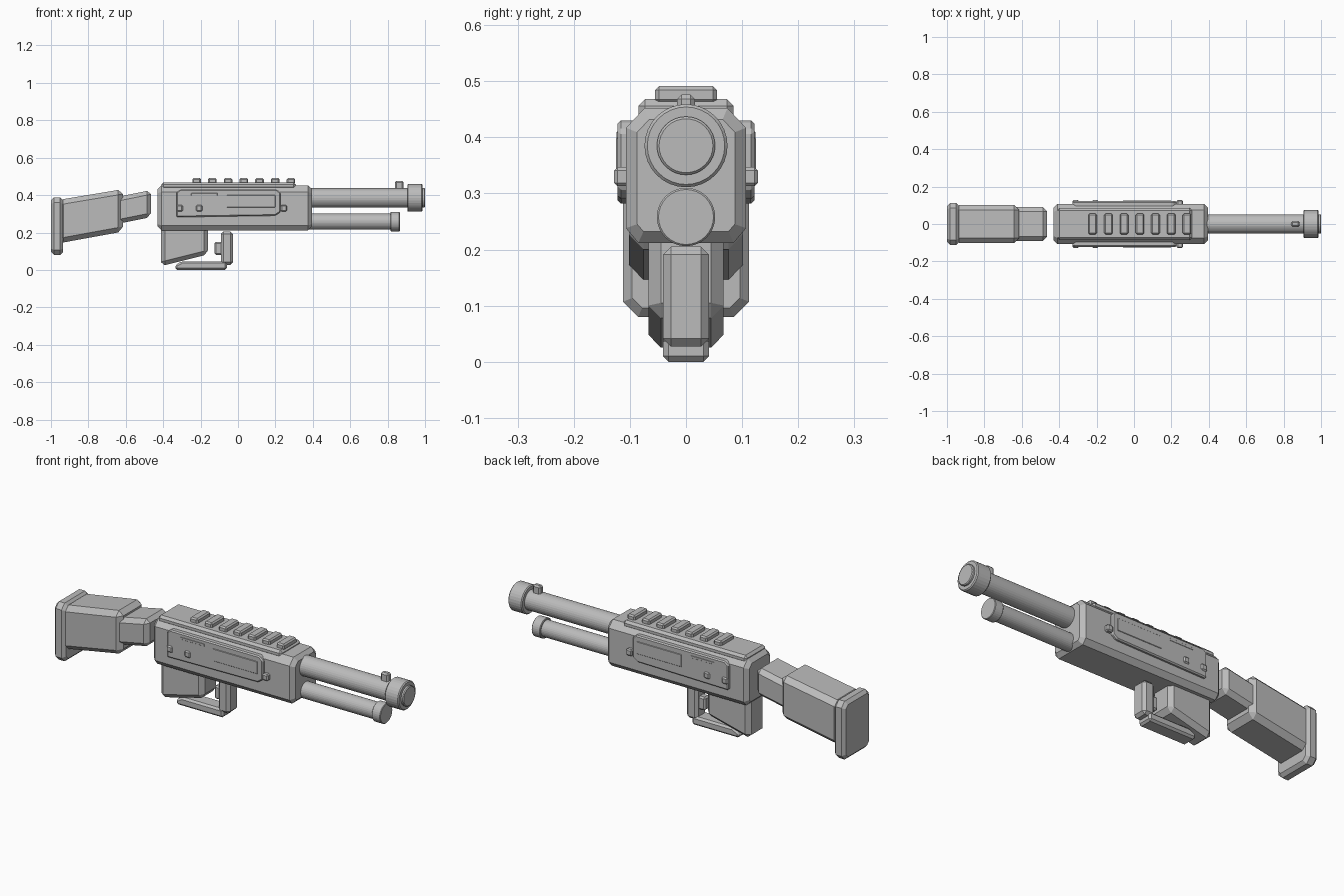
import bpy, bmesh
from math import pi
from mathutils import Matrix, Vector

if "Cube" in bpy.data.objects:
    bpy.data.objects.remove(bpy.data.objects["Cube"])

grey = bpy.data.materials.new("plain grey")
grey.use_nodes = True
grey.diffuse_color = (0.5, 0.5, 0.5, 1)
grey.node_tree.nodes["Principled BSDF"].inputs["Base Color"].default_value = (0.5, 0.5, 0.5, 1)


def finish(name, bm):
    bmesh.ops.recalc_face_normals(bm, faces=bm.faces)
    mesh = bpy.data.meshes.new(name)
    bm.to_mesh(mesh)
    bm.free()
    mesh.materials.append(grey)
    obj = bpy.data.objects.new(name, mesh)
    bpy.context.collection.objects.link(obj)
    return obj


def chamfer(bm, edges, size):
    bmesh.ops.bevel(bm, geom=edges, offset=size, segments=1, affect='EDGES',
                    profile=0.5, clamp_overlap=True)


def extrude(points, shift):
    bm = bmesh.new()
    face = bm.faces.new([bm.verts.new(p) for p in points])
    new = bmesh.ops.extrude_face_region(bm, geom=[face])["geom"]
    bmesh.ops.translate(bm, vec=shift, verts=[v for v in new if isinstance(v, bmesh.types.BMVert)])
    bmesh.ops.recalc_face_normals(bm, faces=bm.faces)
    return bm


def slab(name, outline, y0, y1, size):
    """Side outline in x and z, given depth in y, all edges chamfered."""
    bm = extrude([(x, y0, z) for x, z in outline], Vector((0, y1 - y0, 0)))
    chamfer(bm, bm.edges[:], size)
    return finish(name, bm)


def box(name, x0, x1, y0, y1, z0, z1, size):
    return slab(name, [(x0, z0), (x1, z0), (x1, z1), (x0, z1)], y0, y1, size)


def tube(name, x0, x1, z, radius, size=0):
    bm = bmesh.new()
    turn = Matrix.Translation(((x0 + x1) / 2, 0, z)) @ Matrix.Rotation(pi / 2, 4, 'Y')
    bmesh.ops.create_cone(bm, cap_ends=True, segments=32, radius1=radius, radius2=radius,
                          depth=x1 - x0, matrix=turn)
    if size:
        chamfer(bm, [e for e in bm.edges if abs(e.verts[0].co.x - e.verts[1].co.x) < 1e-4], size)
    return finish(name, bm)


# Receiver: wide chamfers on the top, narrower ones below and at the ends
half = [(0.085, 0.212), (0.107, 0.238), (0.107, 0.417), (0.074, 0.452)]
section = half + [(-y, z) for y, z in reversed(half)]
bm = extrude([(-0.43, y, z) for y, z in section], Vector((0.825, 0, 0)))
chamfer(bm, [e for e in bm.edges if abs(e.verts[0].co.x - e.verts[1].co.x) < 1e-4], 0.02)
finish("receiver", bm)

# Top rail
box("rail_base", -0.41, 0.31, -0.085, 0.085, 0.43, 0.468, 0.012)
for i in range(7):
    x = -0.221 + i * 0.084
    box(f"rail_tooth_{i + 1}", x - 0.023, x + 0.023, -0.055, 0.055, 0.46, 0.491, 0.007)

# Side plates, raised covers and studs, on both sides
plate = [(-0.33, 0.282), (0.20, 0.29), (0.228, 0.31), (0.228, 0.412), (0.208, 0.43), (-0.31, 0.43),
         (-0.33, 0.415)]
for side, s in (("right", -1), ("left", 1)):
    def depth(a, b):
        return min(s * a, s * b), max(s * a, s * b)
    slab(side + "_plate", plate, *depth(0.09, 0.122), 0.006)
    box(side + "_port_cover", -0.06, 0.2, *depth(0.115, 0.1245), 0.335, 0.40, 0.002)
    box(side + "_strip", -0.25, -0.11, *depth(0.115, 0.1235), 0.398, 0.41, 0.001)
    for i, x in enumerate((-0.312, -0.208, 0.245)):
        box(f"{side}_stud_{i + 1}", x - 0.017, x + 0.017, *depth(0.1, 0.128), 0.313, 0.347, 0.006)

# Barrel, muzzle and lower tube
tube("barrel", 0.37, 1.0, 0.385, 0.052, 0.004)
tube("muzzle_collar", 0.905, 0.987, 0.385, 0.074, 0.005)
tube("lower_tube", 0.37, 0.84, 0.258, 0.043)
tube("lower_tube_cap", 0.815, 0.865, 0.258, 0.052, 0.003)
box("front_sight", 0.84, 0.885, -0.016, 0.016, 0.42, 0.476, 0.008)

# Stock
slab("stock_wrist", [(-0.66, 0.243), (-0.465, 0.282), (-0.465, 0.427), (-0.66, 0.387)], -0.09, 0.09, 0.022)
slab("stock_body", [(-0.96, 0.142), (-0.615, 0.205), (-0.615, 0.432), (-0.96, 0.374)], -0.102, 0.102, 0.026)
bm = extrude([(-1.0, y, z) for y, z in ((-0.085, 0.08), (0.085, 0.08), (0.112, 0.107), (0.112, 0.36),
                                        (0.085, 0.387), (-0.085, 0.387), (-0.112, 0.36),
                                        (-0.112, 0.107))], Vector((0.065, 0, 0)))
chamfer(bm, [e for e in bm.edges if abs(e.verts[0].co.x - e.verts[1].co.x) < 1e-4], 0.016)
finish("butt_plate", bm)

# Grip block, guard and trigger
slab("grip_block", [(-0.413, 0.02), (-0.16, 0.083), (-0.16, 0.24), (-0.413, 0.24)], -0.067, 0.067, 0.022)
slab("guard_bar", [(-0.335, 0.0), (-0.06, 0.0), (-0.06, 0.046), (-0.30, 0.046), (-0.335, 0.027)],
     -0.041, 0.041, 0.01)
box("guard_post", -0.092, -0.026, -0.041, 0.041, 0.027, 0.205, 0.014)
box("trigger", -0.125, -0.08, -0.022, 0.022, 0.08, 0.15, 0.008)
